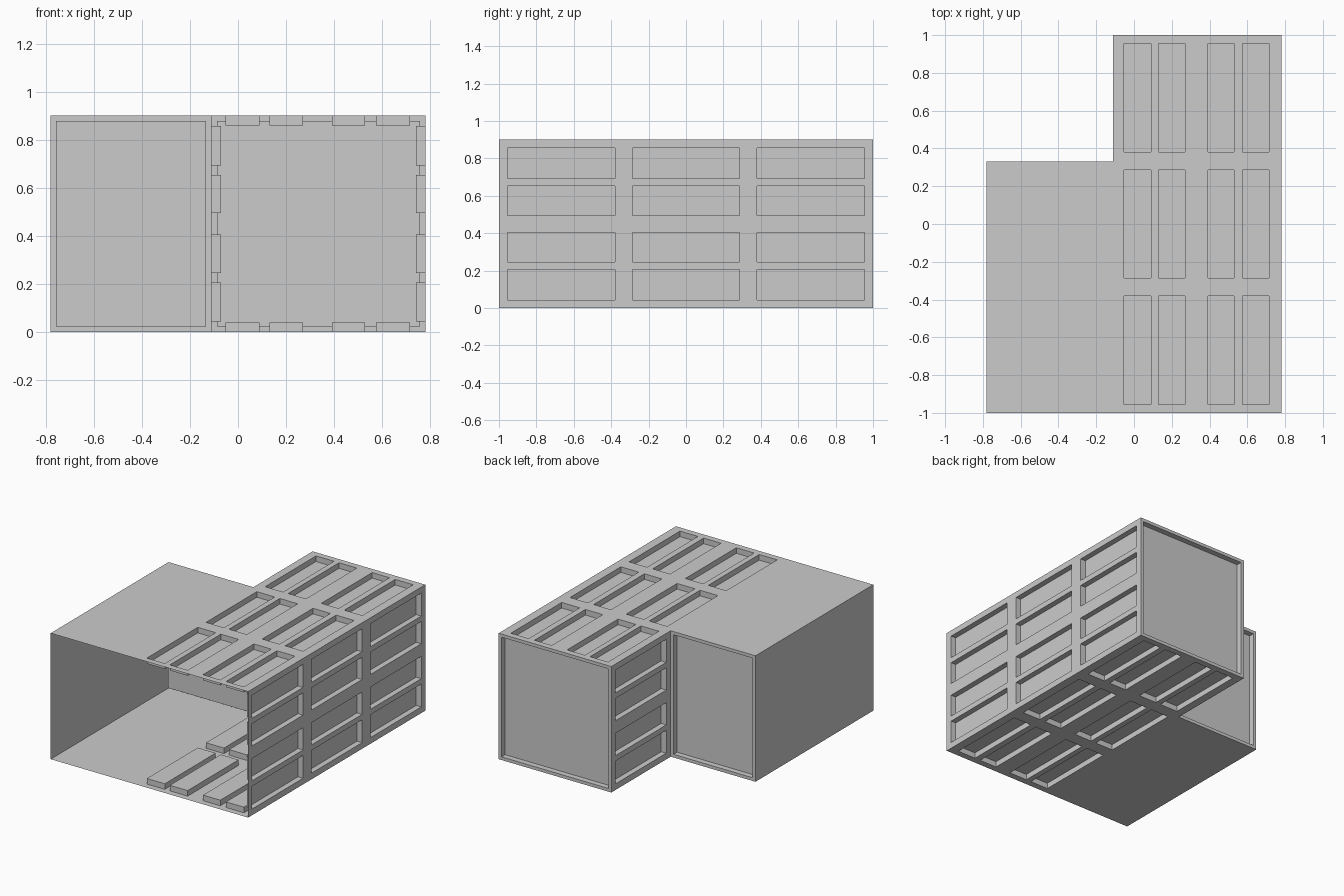
import bpy
import bmesh
from mathutils import Vector

if "Cube" in bpy.data.objects:
    bpy.data.objects.remove(bpy.data.objects["Cube"])

X0, XM, X1 = -0.78, -0.11, 0.78     # left side, inner corner, right side
Y0, YM, Y1 = -1.0, 0.33, 1.0        # open front, short back, long back
H = 0.9                             # height
DEPTH = 0.04                        # recess depth

# Recessed panel spans along each direction
PX = [-0.052, 0.09, 0.13, 0.271, 0.392, 0.529, 0.574, 0.716]
PY = [-0.955, -0.38, -0.287, 0.287, 0.38, 0.955]
PZ = [0.044, 0.207, 0.246, 0.405, 0.495, 0.654, 0.693, 0.857]


def wall(name, place, us, vs, outward):
    """Thin sheet over a grid of cuts; odd/odd cells are sunk inward as panels."""
    bm = bmesh.new()
    out = Vector(outward)

    def quad(pts, facing=None):
        f = bm.faces.new([bm.verts.new(p) for p in pts])
        f.normal_update()
        if f.normal.dot(facing) < 0:
            f.normal_flip()

    for i in range(len(us) - 1):
        for j in range(len(vs) - 1):
            ring = [Vector(place(us[a], vs[b])) for a, b in
                    ((i, j), (i + 1, j), (i + 1, j + 1), (i, j + 1))]
            if i % 2 == 0 or j % 2 == 0:
                quad(ring, out)
                continue
            sunk = [p - out * DEPTH for p in ring]
            quad(sunk, out)
            centre = sum(ring, Vector()) / 4
            for k in range(4):
                n = (k + 1) % 4
                quad([ring[k], ring[n], sunk[n], sunk[k]],
                     centre - (ring[k] + ring[n]) / 2)
    bmesh.ops.remove_doubles(bm, verts=bm.verts, dist=1e-5)
    mesh = bpy.data.meshes.new(name)
    bm.to_mesh(mesh)
    bm.free()
    obj = bpy.data.objects.new(name, mesh)
    bpy.context.collection.objects.link(obj)
    return obj


# Floor and roof: panelled long bay plus plain side bay
for label, z, n in (("floor", 0, -1), ("roof", H, 1)):
    flat = lambda u, v, z=z: (u, v, z)
    wall("long_bay_" + label, flat, [XM] + PX + [X1], [Y0] + PY + [Y1], (0, 0, n))
    wall("side_bay_" + label, flat, [X0, XM], [Y0, YM], (0, 0, n))

# Side walls
zs = [0] + PZ + [H]
wall("right_wall", lambda u, v: (X1, u, v), [Y0] + PY + [Y1], zs, (1, 0, 0))
wall("inner_corner_wall", lambda u, v: (XM, u, v), [YM] + PY[-2:] + [Y1], zs, (-1, 0, 0))
wall("left_wall", lambda u, v: (X0, u, v), [Y0, YM], [0, H], (-1, 0, 0))

# Back walls, each one large framed recess; the front stays open
B = 0.023
for name, a, b, y in (("long_bay_back", XM, X1, Y1), ("side_bay_back", X0, XM, YM)):
    wall(name, lambda u, v, y=y: (u, y, v), [a, a + B, b - B, b], [0, B, H - B, H], (0, 1, 0))
